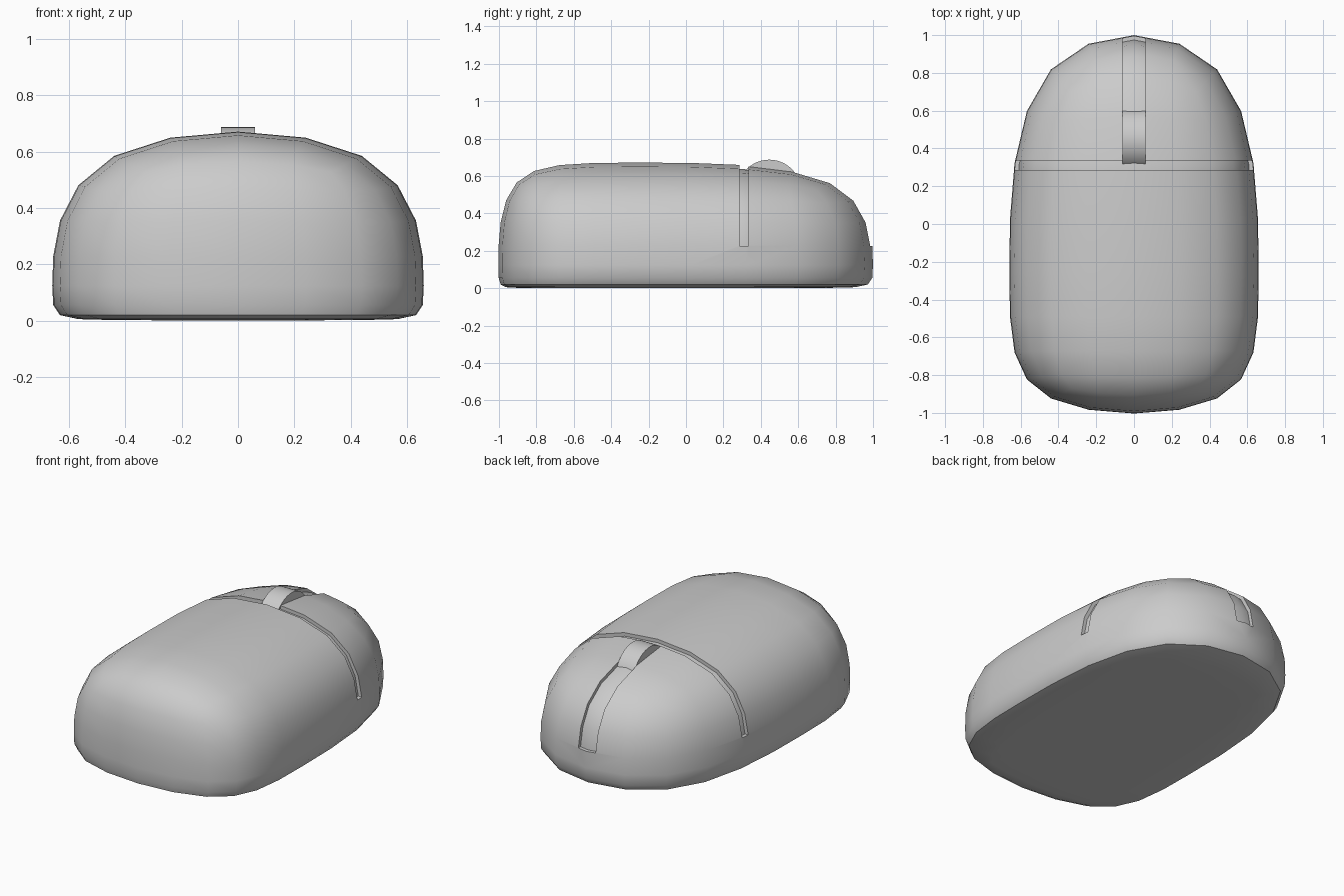
import bpy, bmesh, math

if "Cube" in bpy.data.objects:
    bpy.data.objects.remove(bpy.data.objects["Cube"])


def link(name, bm):
    me = bpy.data.meshes.new(name)
    bm.to_mesh(me)
    bm.free()
    ob = bpy.data.objects.new(name, me)
    bpy.context.scene.collection.objects.link(ob)
    return ob


def select(ob):
    bpy.ops.object.select_all(action='DESELECT')
    ob.select_set(True)
    bpy.context.view_layer.objects.active = ob


def apply_all(ob):
    select(ob)
    for m in list(ob.modifiers):
        bpy.ops.object.modifier_apply(modifier=m.name)


def box(name, lo, hi):
    bm = bmesh.new()
    bmesh.ops.create_cube(bm, size=1)
    for v in bm.verts:
        v.co = [lo[i] if v.co[i] < 0 else hi[i] for i in range(3)]
    ob = link(name, bm)
    ob.hide_render = True
    return ob


def shell(name):
    # box cage with one cross loop and one low loop, rounded by subdivision
    bm = bmesh.new()
    bmesh.ops.create_cube(bm, size=1)
    for v in bm.verts:
        v.co = (0.66 if v.co.x > 0 else -0.66,
                1.06 if v.co.y > 0 else -1.03,
                0.70 if v.co.z > 0 else 0.0)
    for co, no in (((0, -0.39, 0), (0, 1, 0)), ((0, 0, 0.01), (0, 0, 1))):
        bmesh.ops.bisect_plane(bm, geom=bm.verts[:] + bm.edges[:] + bm.faces[:],
                               plane_co=co, plane_no=no, dist=1e-5)
    ob = link(name, bm)
    sub = ob.modifiers.new("round", 'SUBSURF')
    sub.levels = sub.render_levels = 2
    apply_all(ob)
    return ob


# body and a slightly smaller core that forms the groove floors
body = shell("mouse_body")
core = shell("groove_floor")
normals = [v.normal.copy() for v in core.data.vertices]
for v, n in zip(core.data.vertices, normals):
    v.co -= n * 0.022

# seam across the back of the buttons, and the strip between the buttons
cutters = [box("cross_seam_cutter", (-1, 0.285, 0.225), (1, 0.335, 1)),
           box("button_gap_cutter", (-0.06, 0.30, 0.225), (0.06, 1.3, 1))]
for tool, op in [(c, 'DIFFERENCE') for c in cutters] + [(core, 'UNION')]:
    m = body.modifiers.new("groove", 'BOOLEAN')
    m.operation = op
    m.solver = 'EXACT'
    m.object = tool
apply_all(body)
for ob in cutters + [core]:
    bpy.data.objects.remove(ob)

# scroll wheel
bpy.ops.mesh.primitive_cylinder_add(vertices=48, radius=0.17, depth=0.12,
                                    location=(0, 0.445, 0.517),
                                    rotation=(0, math.pi / 2, 0))
wheel = bpy.context.object
wheel.name = "scroll_wheel"

for ob in (body, wheel):
    select(ob)
    bpy.ops.object.shade_smooth_by_angle(angle=math.radians(35))
